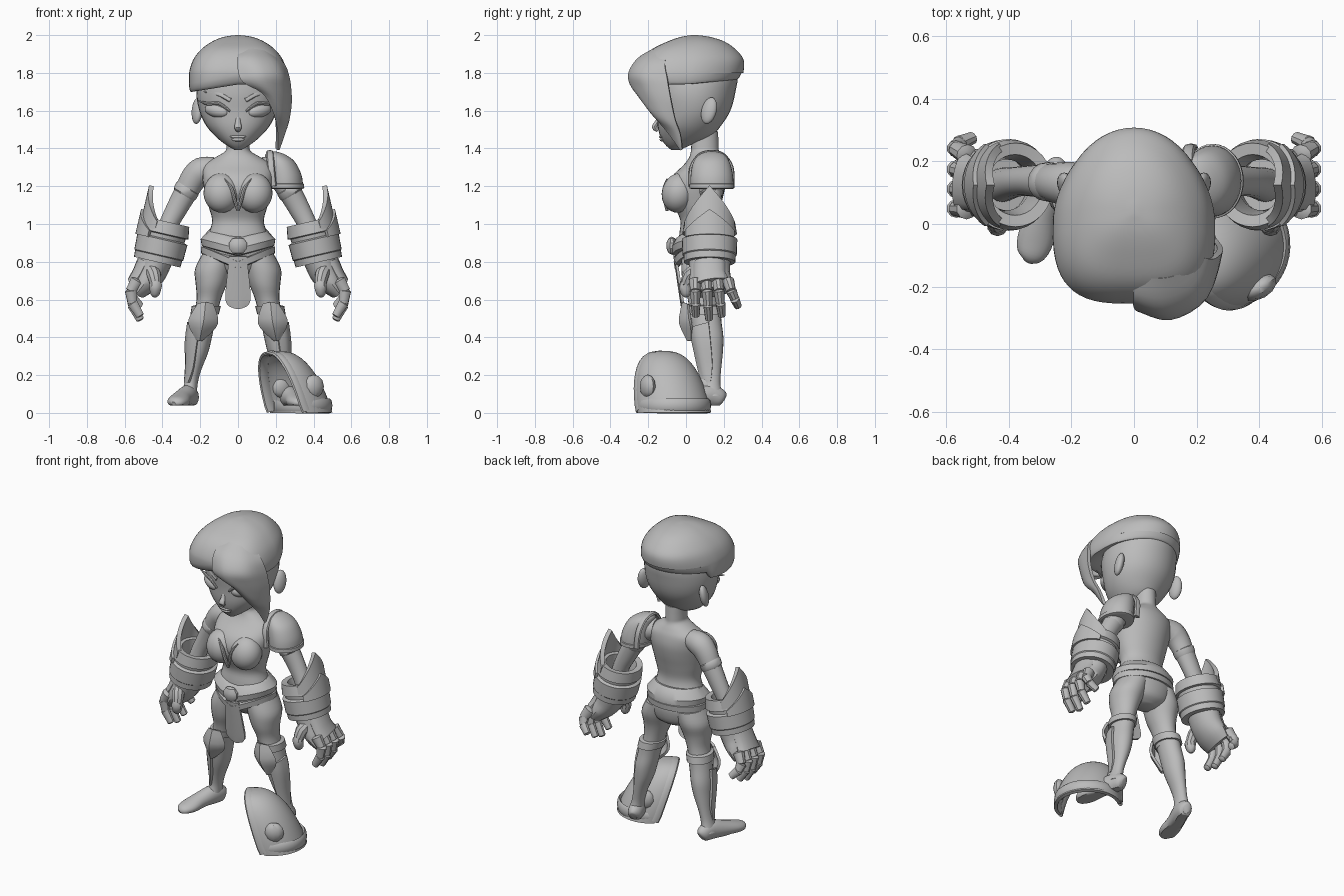
import bpy, bmesh, math
from mathutils import Vector, Matrix

GREY = bpy.data.materials.new("plain grey")
GREY.diffuse_color = (0.5, 0.5, 0.5, 1)


def finish(name, bm, mirror=False, thick=0):
    bmesh.ops.remove_doubles(bm, verts=bm.verts, dist=0.0002)
    bmesh.ops.recalc_face_normals(bm, faces=bm.faces)
    me = bpy.data.meshes.new(name)
    bm.to_mesh(me)
    bm.free()
    me.materials.append(GREY)
    ob = bpy.data.objects.new(name, me)
    bpy.context.collection.objects.link(ob)
    if thick:
        m = ob.modifiers.new("thickness", 'SOLIDIFY')
        m.thickness, m.offset = thick, 0
    if mirror:
        m = ob.modifiers.new("mirror", 'MIRROR')
        m.use_mirror_merge = False
    return ob


def spline(pts, k):
    """Catmull-Rom through tuples of any length."""
    out, n = [], len(pts)
    for i in range(n - 1):
        a, b, c, d = pts[max(i - 1, 0)], pts[i], pts[i + 1], pts[min(i + 2, n - 1)]
        for j in range(k):
            t = j / k
            out.append(tuple(0.5 * (2 * q + (r - p) * t + (2 * p - 5 * q + 4 * r - s) * t * t
                                    + (3 * q - p - 3 * r + s) * t ** 3)
                             for p, q, r, s in zip(a, b, c, d)))
    out.append(tuple(pts[-1]))
    return out


def skin(rows, closed=True, caps=(True, True)):
    bm = bmesh.new()
    vs = [[bm.verts.new(p) for p in row] for row in rows]
    n = len(vs[0])
    for a, b in zip(vs, vs[1:]):
        for i in range(n if closed else n - 1):
            j = (i + 1) % n
            bm.faces.new((a[i], a[j], b[j], b[i]))
    if closed and caps[0]:
        bm.faces.new(vs[0])
    if closed and caps[1]:
        bm.faces.new(vs[-1])
    return bm


def loft(name, rings, k=4, n=32, e=1, deform=None, mirror=False):
    """Horizontal oval rings (z, x, y_front, y_back, half_width); e squares the front."""
    rows = []
    for z, x, yf, yb, rx in spline(rings, k):
        row = []
        for i in range(n):
            a = 2 * math.pi * i / n
            c, s = math.cos(a), math.sin(a)
            ex = e if s < 0 else 1
            p = Vector((x + max(rx, .002) * math.copysign(abs(c) ** ex, c),
                        (yf + yb) / 2 + (yb - yf) / 2 * math.copysign(abs(s) ** ex, s), z))
            row.append(deform(p) if deform else p)
        rows.append(row)
    return finish(name, skin(rows), mirror)


def tube(name, pts, k=4, n=16, ref=(0, 1, 0), mirror=True, deform=None):
    """Sweep with (x, y, z, radius along ref, other radius)."""
    P = spline(pts, k)
    rows = []
    for i, p in enumerate(P):
        t = (Vector(P[min(i + 1, len(P) - 1)][:3]) - Vector(P[max(i - 1, 0)][:3])).normalized()
        r = Vector(ref)
        u = (r - t * r.dot(t)).normalized()
        v = t.cross(u)
        row = []
        for j in range(n):
            a = 2 * math.pi * j / n
            q = Vector(p[:3]) + u * p[3] * math.cos(a) + v * p[4] * math.sin(a)
            row.append(deform(q) if deform else q)
        rows.append(row)
    return finish(name, skin(rows), mirror)


def sheet(name, rows, thick, kr=4, kc=6, mirror=False):
    """Curved plate through rows of control points."""
    cols = [spline(r, kc) for r in rows]
    lines = list(zip(*[spline(c, kr) for c in zip(*cols)]))
    return finish(name, skin(lines, closed=False), mirror, thick)


def ball(name, loc, size, rot=(0, 0, 0), mirror=False, seg=24):
    bm = bmesh.new()
    m = Matrix.Translation(loc)
    for ang, ax in zip(rot, 'XYZ'):
        m = m @ Matrix.Rotation(math.radians(ang), 4, ax)
    bmesh.ops.create_uvsphere(bm, u_segments=seg, v_segments=seg // 2, radius=1,
                              matrix=m @ Matrix.Diagonal((*size, 1)))
    return finish(name, bm, mirror)


# Head and face
loft("head", [(1.393, 0, -.08, -.03, .02), (1.42, 0, -.11, .03, .065), (1.46, 0, -.135, .13, .115),
              (1.52, 0, -.15, .185, .168), (1.6, 0, -.155, .235, .205), (1.7, 0, -.165, .262, .22),
              (1.8, 0, -.15, .27, .2), (1.9, 0, -.08, .2, .13)], e=.9)
ball("ear", (-.216, .122, 1.6), (.026, .042, .072), (-14, 4, 25), True)
ball("eye", (-.112, -.11, 1.6), (.07, .036, .036), (0, 12, -26), True)
tube("eyelid", [(-.042, -.157, 1.597, .006, .006), (-.1, -.146, 1.638, .008, .009),
                (-.16, -.108, 1.637, .008, .009), (-.215, -.09, 1.655, .002, .002)], n=8)
tube("eyebrow", [(-.04, -.16, 1.655, .008, .012), (-.1, -.142, 1.687, .008, .012),
                 (-.18, -.09, 1.70, .003, .003)], n=8)
tube("nose", [(0, -.14, 1.58, .012, .008), (0, -.152, 1.54, .014, .012),
              (0, -.167, 1.513, .02, .014), (0, -.148, 1.495, .012, .01)], n=12, ref=(1, 0, 0), mirror=False)
ball("upper_lip", (0, -.129, 1.462), (.045, .014, .009))
ball("lower_lip", (0, -.126, 1.447), (.035, .014, .01))


# Hair cap with a lower edge on one temple, and the long side lock
def hair_shape(p):
    if p.z < 1.79 and p.x < 0 and p.y < .1:
        p.z -= .04 * min(1, -p.x / .25)
    if p.y > 0:
        p.x *= 1 - .08 * min(1, p.y / .2)
        if p.z < 1.79:
            p.z += .03 * p.y / .3
    return p


loft("hair_cap", [(1.765, 0, -.14, .24, .19), (1.742, 0, -.2, .262, .235), (1.745, 0, -.235, .28, .255),
                  (1.80, 0, -.255, .303, .26), (1.87, 0, -.23, .305, .238), (1.925, 0, -.18, .262, .195),
                  (1.965, 0, -.1, .205, .14), (1.99, 0, -.03, .13, .078), (2.0, 0, .03, .06, .01)],
     n=56, e=.63, deform=hair_shape)
sheet("side_lock", [[(0, -.16, 1.91), (.07, -.17, 1.92), (.14, -.155, 1.91), (.18, -.1, 1.90)],
                    [(0, -.232, 1.87), (.09, -.25, 1.87), (.19, -.21, 1.855), (.24, -.11, 1.84)],
                    [(.005, -.262, 1.80), (.11, -.295, 1.80), (.22, -.235, 1.79), (.262, -.10, 1.78)],
                    [(.03, -.27, 1.755), (.13, -.287, 1.74), (.235, -.21, 1.725), (.272, -.09, 1.72)],
                    [(.13, -.25, 1.70), (.19, -.235, 1.67), (.25, -.165, 1.65), (.275, -.075, 1.64)],
                    [(.185, -.185, 1.60), (.225, -.165, 1.58), (.255, -.11, 1.56), (.262, -.055, 1.55)],
                    [(.205, -.1, 1.50), (.225, -.08, 1.495), (.24, -.055, 1.49), (.24, -.03, 1.48)],
                    [(.205, -.025, 1.395), (.207, -.023, 1.395), (.209, -.021, 1.395), (.211, -.018, 1.395)]],
      .02, kc=4)

# Torso with bodice details
loft("torso", [(.715, 0, .05, .15, .06), (.75, 0, .005, .2, .14), (.82, 0, -.03, .22, .187), (.88, 0, -.04, .215, .185),
               (.95, 0, -.035, .185, .155), (1.02, 0, -.03, .17, .137), (1.10, 0, -.065, .185, .158),
               (1.18, 0, -.095, .205, .178), (1.25, 0, -.075, .215, .188), (1.31, 0, -.015, .208, .18),
               (1.35, 0, .015, .192, .125), (1.385, 0, .026, .175, .068), (1.42, 0, .028, .172, .06),
               (1.49, 0, .03, .17, .06)], e=.9)
ball("bust", (-.086, -.038, 1.165), (.097, .09, .106), (-14, 0, 0), mirror=True)
tube("bodice_trim", [(0, -.1, 1.07, .008, .008), (-.018, -.108, 1.13, .013, .01),
                     (-.035, -.112, 1.19, .012, .01), (-.07, -.1, 1.24, .003, .003)], n=8)


# Belts, dipping to the front
def dip(amount):
    def move(p):
        p.z -= amount * max(0, 1 - abs(p.x) / .19) * (p.y < .08)
        return p
    return move


loft("belt", [(.975, 0, -.04, .19, .15), (.965, 0, -.055, .205, .16), (.92, 0, -.078, .235, .198),
              (.885, 0, -.072, .235, .192), (.88, 0, -.05, .2, .17)], k=1, n=40, deform=dip(.05))
loft("hip_belt", [(.885, 0, -.05, .21, .17), (.88, 0, -.065, .233, .197), (.845, 0, -.06, .23, .195),
                  (.84, 0, -.04, .2, .17)], k=1, n=40, deform=dip(.08))
ball("buckle", (0, -.075, .885), (.052, .03, .048), seg=10)
sheet("tabard", [[(-.045, -.055, .83), (0, -.06, .83), (.045, -.055, .83)],
                 [(-.06, -.035, .7), (0, -.041, .7), (.06, -.035, .7)],
                 [(-.066, -.02, .6), (0, -.026, .6), (.066, -.02, .6)],
                 [(-.045, -.015, .565), (0, -.018, .55), (.045, -.015, .565)]], .014)

# Legs, boots and knee guards
loft("leg", [(.84, -.1, -.02, .21, .09), (.76, -.13, -.025, .205, .098), (.68, -.142, -.015, .18, .082),
             (.6, -.155, .01, .17, .064), (.5, -.178, .02, .175, .062)], n=24, mirror=True)
loft("boot", [(.54, -.172, .02, .185, .066), (.48, -.185, .03, .188, .064), (.4, -.2, .04, .198, .062),
              (.32, -.212, .055, .195, .054), (.22, -.235, .08, .185, .038), (.15, -.25, .085, .182, .036),
              (.09, -.262, .06, .195, .045)], n=24, mirror=True)
loft("boot_cuff", [(.52, -.178, .03, .18, .06), (.522, -.177, .008, .198, .075), (.565, -.168, .004, .19, .077),
                   (.57, -.168, .03, .17, .06)], k=1, n=24, mirror=True)
tube("foot", [(-.24, .197, .07, .02, .03), (-.246, .18, .078, .04, .05), (-.262, .12, .09, .048, .06),
              (-.295, .03, .075, .052, .048), (-.315, -.05, .062, .058, .037), (-.33, -.1, .055, .044, .027),
              (-.34, -.12, .048, .014, .01)], ref=(1, 0, 0), n=20,
     deform=lambda p: Vector((p.x, p.y, max(p.z, .04))))
sheet("knee_guard", [[(-.21, .012, .575), (-.172, -.012, .585), (-.135, .012, .575)],
                     [(-.255, .02, .5), (-.18, -.03, .5), (-.11, .02, .5)],
                     [(-.25, .03, .45), (-.19, -.02, .45), (-.125, .03, .45)],
                     [(-.212, .03, .385), (-.203, .012, .385), (-.195, .03, .385)]], .016, 2, 2, True)
sheet("shin_guard", [[(-.262, .12, .48), (-.248, .05, .46), (-.2, .02, .44)],
                     [(-.275, .13, .38), (-.26, .06, .38), (-.215, .035, .38)],
                     [(-.274, .14, .25), (-.267, .09, .24), (-.235, .065, .24)],
                     [(-.28, .13, .16), (-.275, .11, .16), (-.26, .085, .16)]], .014, 3, 3, True)

# Arms and hands
tube("arm", [(-.12, .12, 1.295, .06, .06), (-.19, .125, 1.28, .072, .074), (-.235, .13, 1.24, .067, .07),
             (-.275, .135, 1.17, .058, .062), (-.325, .138, 1.08, .05, .056), (-.375, .135, .98, .048, .05),
             (-.42, .125, .84, .055, .055)])
tube("armlet", [(-.262, .134, 1.195, .058, .062), (-.267, .134, 1.188, .064, .068),
                (-.282, .135, 1.16, .062, .066), (-.287, .135, 1.152, .055, .06)], k=1)
tube("glove", [(-.425, .125, .83, .112, .085), (-.455, .125, .75, .108, .08), (-.492, .13, .69, .112, .066),
               (-.53, .14, .64, .1, .044)])
tube("glove_plate", [(-.485, .125, .8, .085, .05), (-.515, .125, .74, .085, .045), (-.55, .135, .69, .095, .038)], k=1)
for i, (y0, y1, z1) in enumerate([(.048, .052, .515), (.107, .122, .495), (.167, .19, .515), (.222, .275, .565)]):
    joints = [Vector((-.535, y0, .7)), Vector((-.567, (2 * y0 + y1) / 3, .645)),
              Vector((-.558, (y0 + 2 * y1) / 3, (z1 + .645) / 2)), Vector((-.518, y1, z1))]
    for j in range(3):
        a, b = joints[j], joints[j + 1]
        r = .037 - .004 * j
        tube(f"finger_{i + 1}_{j + 1}", [(*a.lerp(b, t), r * f * .9, r * f) for t, f in
             ((-.15, .5), (0, 1), (.6, .85), (1, .78), (1.08, .35))], k=1, n=10)
tube("thumb", [(-.46, .06, .765, .034, .034), (-.445, .02, .73, .038, .038), (-.436, .0, .68, .031, .031),
               (-.436, -.004, .675, .035, .035), (-.44, 0, .63, .026, .026), (-.442, .002, .612, .008, .008)], k=2, n=10)

# Gauntlets: two bands around the forearm with a raised outer point
TILT = Matrix.Translation((-.40, .125, .92)) @ Matrix.Rotation(math.radians(13), 4, 'Y')


def around(r, a, z):
    return TILT @ Vector((-r * math.cos(a), 1.08 * r * math.sin(a), z))


profile = [(.09, .09), (.124, .095), (.134, .03), (.12, .025), (.118, .005), (.136, -.002), (.133, -.085),
           (.128, -.09), (.126, -.125), (.085, -.125), (.075, -.03), (.09, .09)]
rows = [[around(r, 2 * math.pi * i / 32, z) for i in range(32)] for r, z in profile]
finish("gauntlet", skin(rows, caps=(False, False)), True)


def chevron(name, r, base, shoulder, peak, spread, thick):
    lines = []
    for i in range(17):
        s = i / 8 - 1
        top = shoulder + (peak - shoulder) * (1 - abs(s)) ** 1.1
        lines.append([around(r, s * spread, base + (top - base) * j / 5) for j in range(6)])
    finish(name, skin(lines, closed=False), True, thick)


chevron("gauntlet_point", .12, .03, .085, .262, 1.2, .026)
chevron("gauntlet_chevron", .137, -.005, .03, .13, 1.0, .018)

# Shoulder guard on one side
loft("shoulder_guard", [(1.19, .252, .04, .235, .085), (1.195, .252, .025, .25, .092), (1.26, .244, .025, .248, .092),
                        (1.33, .222, .04, .23, .078), (1.37, .195, .075, .2, .05), (1.385, .185, .12, .15, .01)])
tube("shoulder_rim", [(.185, .025, 1.2, .02, .012), (.175, .03, 1.3, .02, .012), (.17, .075, 1.365, .02, .012),
                      (.168, .135, 1.38, .02, .012), (.17, .195, 1.365, .02, .012), (.175, .24, 1.3, .02, .012),
                      (.185, .245, 1.2, .02, .012)], ref=(1, 0, 0), mirror=False, n=8)
loft("shoulder_guard_edge", [(1.185, .253, .03, .245, .085), (1.19, .253, .018, .256, .098),
                             (1.212, .251, .018, .256, .098), (1.217, .25, .03, .245, .09)], k=1)

# Open-faced helmet resting on the ground, leaning toward its opening
C, D = Vector((.30, -.067, 0)), Vector((-.867, -.498, 0))
N = Vector((.498, -.867, 0))
LEAN, CUT, R = .33, .035, .19


def dome(t):
    return R * max(math.cos(t), .002) ** .72, .318 * math.sin(t)


rows = []
for i in range(17):
    r, h = dome(i / 16 * math.pi / 2)
    rows.append([C + D * LEAN * h + Vector((r * math.cos(a), r * math.sin(a), h))
                 for a in (2 * math.pi * j / 48 for j in range(48))])
bm = skin(rows, caps=(False, True))
bmesh.ops.bisect_plane(bm, geom=bm.verts[:] + bm.edges[:] + bm.faces[:], dist=1e-5, plane_co=C + D * CUT,
                       plane_no=D - Vector((0, 0, LEAN)), clear_outer=True)
finish("helmet", bm, thick=.02)
arch = []
t_end = math.acos((CUT / R) ** (1 / .72))
for i in range(-10, 11):
    r, h = dome(t_end * (1 - abs(i) / 10))
    p = C + D * (CUT + LEAN * h) + N * math.copysign(math.sqrt(max(r * r - CUT * CUT, 0)), i)
    arch.append((*(p + Vector((0, 0, max(h, .012)))), .03, .014))
tube("helmet_face_rim", arch, k=1, n=10, ref=D, mirror=False)
base = math.atan2(-D.y, -D.x)
arc = [base + math.radians(-98 + 196 * i / 24) for i in range(25)]
tube("helmet_base_rim", [(C.x + .186 * math.cos(a), C.y + .186 * math.sin(a), .038, .038, .014) for a in arc],
     k=1, n=8, ref=(0, 0, 1), mirror=False)
for side, label in ((1, "near"), (-1, "far")):
    p = C - D * .02 + N * side * .168 + Vector((0, 0, .14))
    ball("helmet_boss_" + label, p, (.06, .036, .062), (0, 0, 30), seg=12)

# Bake modifiers and smooth everything except sharp edges
for ob in bpy.context.collection.objects:
    ob.select_set(True)
    bpy.context.view_layer.objects.active = ob
bpy.ops.object.convert(target='MESH')
bpy.ops.object.shade_smooth_by_angle(angle=math.radians(35))
